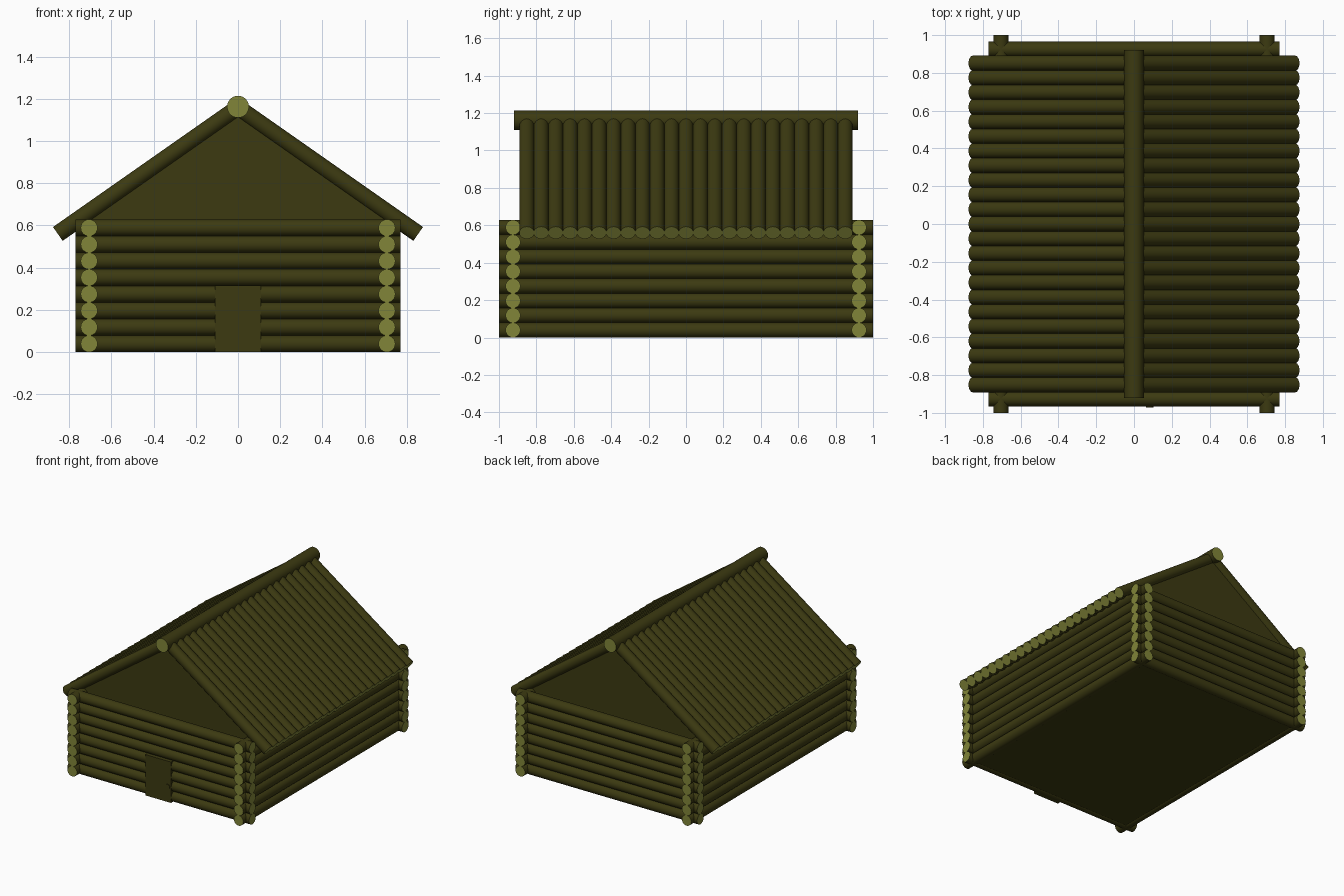
import bpy
import bmesh
from mathutils import Vector, Matrix

if "Cube" in bpy.data.objects:
    bpy.data.objects.remove(bpy.data.objects["Cube"])


def make_material(name, rgb):
    mat = bpy.data.materials.new(name)
    mat.use_nodes = True
    mat.diffuse_color = (*rgb, 1)
    mat.node_tree.nodes["Principled BSDF"].inputs["Base Color"].default_value = (*rgb, 1)
    return mat


BARK = make_material("dark olive bark", (0.045, 0.042, 0.0056))
CUT = make_material("pale cut wood", (0.22, 0.235, 0.04))


def finish(name, bm, mats):
    mesh = bpy.data.meshes.new(name)
    bm.to_mesh(mesh)
    bm.free()
    for m in mats:
        mesh.materials.append(m)
    obj = bpy.data.objects.new(name, mesh)
    bpy.context.collection.objects.link(obj)
    return obj


def log(name, start, end, radius, mats=(BARK, CUT)):
    """Round log between two points, with pale flat ends."""
    start, end = Vector(start), Vector(end)
    axis = end - start
    turn = axis.to_track_quat('Z', 'Y').to_matrix().to_4x4()
    bm = bmesh.new()
    bmesh.ops.create_cone(bm, cap_ends=True, segments=24, radius1=radius, radius2=radius,
                          depth=axis.length,
                          matrix=Matrix.Translation((start + end) / 2) @ turn)
    for f in bm.faces:
        cap = len(f.verts) > 4
        f.smooth = not cap
        f.material_index = 1 if cap and len(mats) > 1 else 0
    return finish(name, bm, mats)


def slab(name, profile, y0, y1):
    """Outline in x and z, extruded from y0 to y1."""
    bm = bmesh.new()
    face = bm.faces.new([bm.verts.new((x, y0, z)) for x, z in profile])
    out = bmesh.ops.extrude_face_region(bm, geom=[face])
    moved = [v for v in out["geom"] if isinstance(v, bmesh.types.BMVert)]
    bmesh.ops.translate(bm, verts=moved, vec=(0, y1 - y0, 0))
    bmesh.ops.recalc_face_normals(bm, faces=bm.faces)
    return finish(name, bm, [BARK])


def rectangle(half, z0, z1):
    return [(-half, z0), (half, z0), (half, z1), (-half, z1)]


R = 0.04
WALL_X, WALL_Y = 0.705, 0.925
EAVE_X, EAVE_Z, RIDGE_Z = 0.853, 0.56, 1.157

# Log walls, crossing at the corners
for i in range(8):
    z = R + i * 0.0784
    for s, side in ((-1, "right"), (1, "left")):
        log(f"{side}_wall_log", (s * WALL_X, -1, z), (s * WALL_X, 1, z), R)
    for s, side in ((-1, "front"), (1, "back")):
        log(f"{side}_wall_log", (-0.77, s * WALL_Y, z), (0.77, s * WALL_Y, z), R)

# Roof logs and ridge beam
for i in range(23):
    y = (i - 11) * 0.0774
    for s, side in ((-1, "right"), (1, "left")):
        log(f"{side}_roof_log", (0, y, RIDGE_Z), (s * EAVE_X, y, EAVE_Z), R)
log("ridge_beam", (0, -0.92, 1.162), (0, 0.92, 1.162), 0.052)

# Gables and floor
gable = [(-0.73, 0.6), (0.73, 0.6), (0.73, 0.626), (0, 1.137), (-0.73, 0.626)]
for s, side in ((-1, "front"), (1, "back")):
    slab(f"{side}_gable", gable, s * 0.83, s * 0.87)
slab("floor", rectangle(WALL_X, 0.008, 0.03), -WALL_Y, WALL_Y)

# Door and its handle
slab("door", rectangle(0.109, 0.002, 0.315), -0.967, -0.93)
log("door_handle", (0.083, -0.966, 0.12), (0.083, -0.972, 0.12), 0.019, (BARK,))
